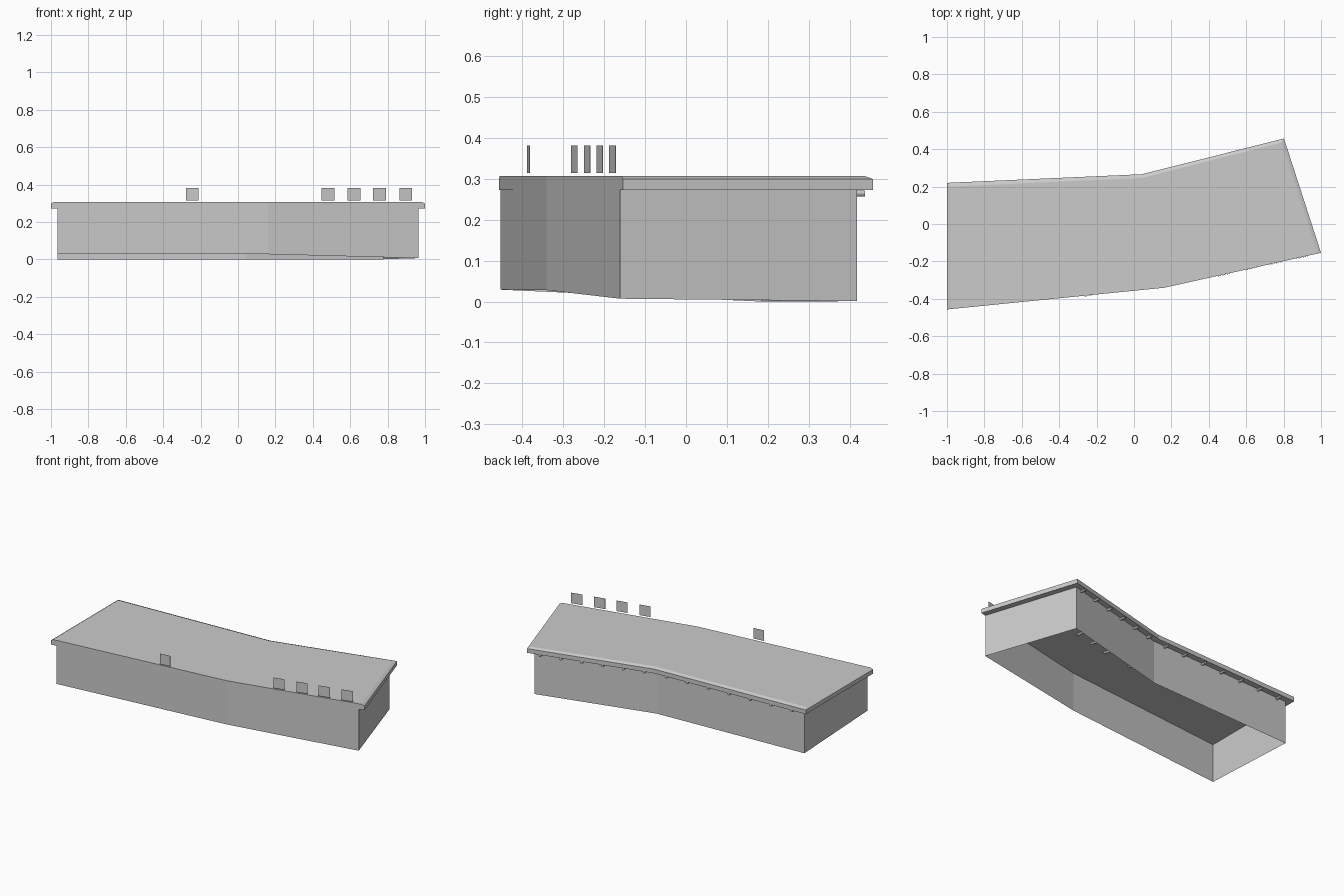
import bpy, bmesh
from mathutils import Vector

if "Cube" in bpy.data.objects:
    bpy.data.objects.remove(bpy.data.objects["Cube"], do_unlink=True)

grey = bpy.data.materials.new("light grey")
grey.use_nodes = True
grey.diffuse_color = (0.6, 0.6, 0.6, 1)
grey.node_tree.nodes["Principled BSDF"].inputs["Base Color"].default_value = (0.6, 0.6, 0.6, 1)


def make(name, rings, closed=True, bottom=False, top=False):
    """Skin a stack of equal rings, with optional caps."""
    bm = bmesh.new()
    loops = [[bm.verts.new(p) for p in ring] for ring in rings]
    n = len(loops[0])
    for low, high in zip(loops, loops[1:]):
        for i in range(n if closed else n - 1):
            j = (i + 1) % n
            bm.faces.new((low[i], low[j], high[j], high[i]))
    if bottom:
        bm.faces.new(loops[0][::-1])
    if top:
        bm.faces.new(loops[-1])
    mesh = bpy.data.meshes.new(name)
    bm.to_mesh(mesh)
    bm.free()
    mesh.materials.append(grey)
    obj = bpy.data.objects.new(name, mesh)
    bpy.context.collection.objects.link(obj)
    return obj


# Bent wall shell, open underneath, with a base that drops toward the back
wall_plan = [(-0.965, -0.453), (0.16, -0.341), (0.965, -0.161),
             (0.777, 0.418), (0.045, 0.23), (-0.965, 0.185)]
base_z = [0.029, 0.028, 0.007, 0.001, 0, 0]
EAVE, LIP, TOP = 0.272, 0.299, 0.307
make("walls", [[(x, y, z) for (x, y), z in zip(wall_plan, base_z)],
               [(x, y, EAVE) for x, y in wall_plan]])

# Roof slab, flush at the front, overhanging and chamfered on the other sides
roof_plan = [(-1, -0.457), (0.16, -0.341), (1, -0.154),
             (0.802, 0.457), (0.04, 0.266), (-1, 0.22)]
top_plan = [(-0.985, -0.4555), (0.16, -0.341), (0.983, -0.158),
            (0.789, 0.436), (0.043, 0.246), (-0.985, 0.2)]
make("roof", [[(x, y, EAVE) for x, y in roof_plan],
              [(x, y, LIP) for x, y in roof_plan],
              [(x, y, TOP) for x, y in top_plan]], bottom=True, top=True)


# Upright plates standing along the front edge
def front_y(x):
    a, b = (wall_plan[0], wall_plan[1]) if x < 0.16 else (wall_plan[1], wall_plan[2])
    return a[1] + (b[1] - a[1]) * (x - a[0]) / (b[0] - a[0])


for i, x in enumerate((-0.245, 0.481, 0.62, 0.757, 0.897)):
    ends = [(x + d, front_y(x + d) - 0.004) for d in (-0.034, 0.034)]
    plan = ends + [(px, py + 0.001) for px, py in reversed(ends)]
    make(f"front_plate_{i + 1}", [[(px, py, z) for px, py in plan] for z in (0.314, 0.381)],
         bottom=True, top=True)


# Round rafters run through the back wall under the roof
def rafters(start, end, fractions, name):
    a, b = Vector((*start, 0.264)), Vector((*end, 0.264))
    out = Vector((a.y - b.y, b.x - a.x, 0)).normalized()
    if out.y < 0:
        out = -out
    for i, f in enumerate(fractions):
        p = a.lerp(b, f) - out * 0.135
        bpy.ops.mesh.primitive_cylinder_add(vertices=12, radius=0.0078, depth=0.33, location=p)
        obj = bpy.context.object
        obj.name = f"{name}_{i + 1}"
        obj.rotation_euler = out.to_track_quat("Z", "Y").to_euler()
        obj.data.materials.append(grey)
        bpy.ops.object.shade_smooth_by_angle()


rafters(wall_plan[3], wall_plan[4], [0.06 + 0.17 * i for i in range(6)], "left_rafter")
rafters(wall_plan[4], wall_plan[5], [0.08 + 0.142 * i for i in range(7)], "right_rafter")
